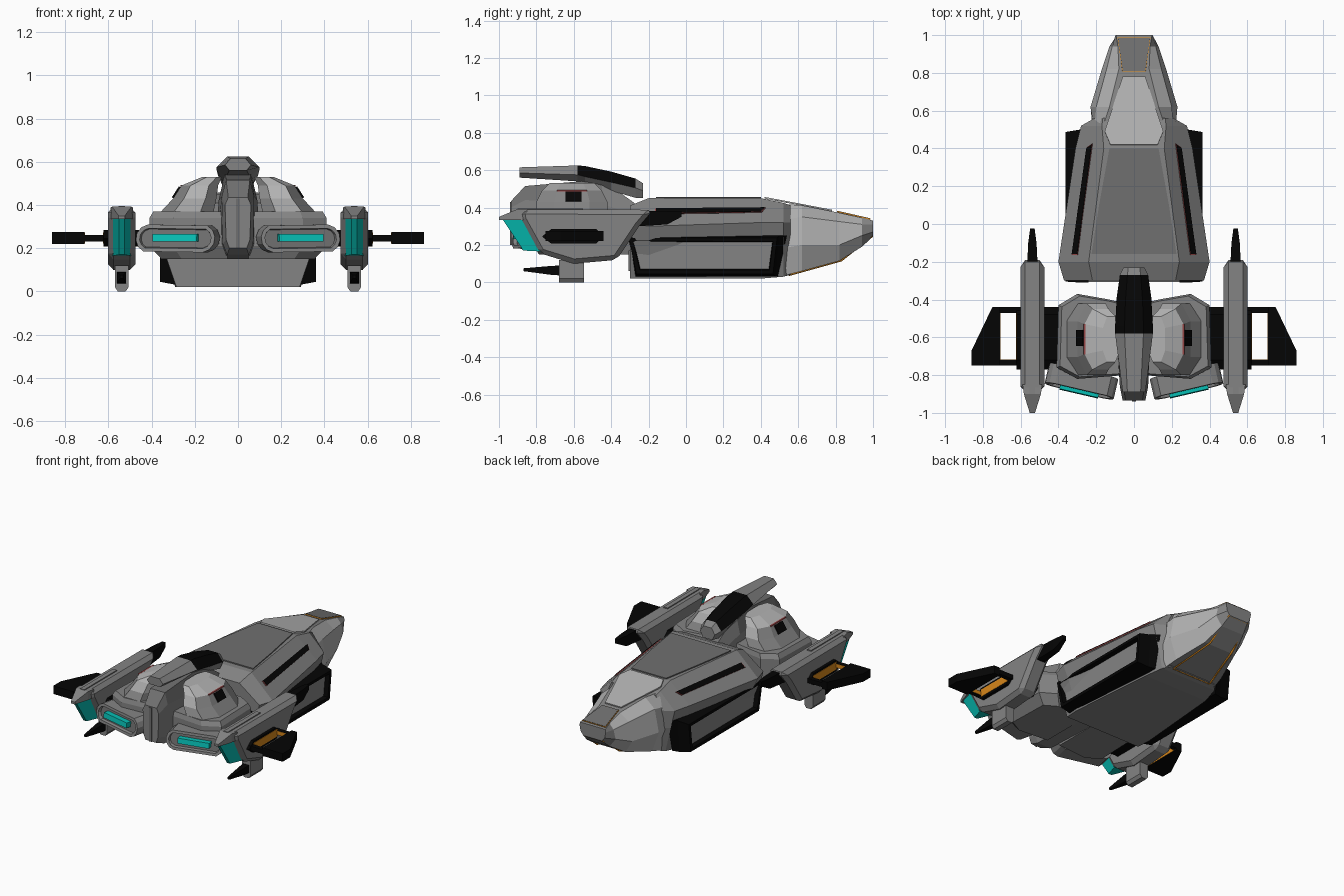
import bpy, bmesh, math
from mathutils import Vector

if "Cube" in bpy.data.objects:
    bpy.data.objects.remove(bpy.data.objects["Cube"])


def material(name, r, g, b):
    m = bpy.data.materials.new(name)
    m.use_nodes = True
    m.diffuse_color = (r, g, b, 1)
    bsdf = next(n for n in m.node_tree.nodes if n.type == 'BSDF_PRINCIPLED')
    bsdf.inputs["Base Color"].default_value = (r, g, b, 1)
    bsdf.inputs["Roughness"].default_value = 0.7
    return m


GREY = material("hull grey", .23, .23, .23)
DARK = material("dark grey", .16, .16, .16)
LIGHT = material("light grey", .45, .45, .45)
BLACK = material("black", .0015, .0015, .0015)
TEAL = material("teal glow", .002, .52, .46)
ORANGE = material("orange trim", .68, .24, .01)
RED = material("dull red trim", .3, .06, .06)


def finish(name, bm, mats, mirror=False, bevel=0, solid=0):
    me = bpy.data.meshes.new(name)
    bmesh.ops.recalc_face_normals(bm, faces=bm.faces)
    bm.to_mesh(me)
    bm.free()
    ob = bpy.data.objects.new(name, me)
    bpy.context.scene.collection.objects.link(ob)
    for m in mats:
        me.materials.append(m)
    if solid:
        mod = ob.modifiers.new("thickness", 'SOLIDIFY')
        mod.thickness, mod.offset = solid, 0
    if bevel:
        mod = ob.modifiers.new("chamfer", 'BEVEL')
        mod.width, mod.segments = bevel, 1
    if mirror:
        mod = ob.modifiers.new("mirror", 'MIRROR')
        mod.use_mirror_merge = False
    return ob


def loft(name, rings, mats, rule=None, inset=0, depth=0, **kw):
    """Skin a row of equal-length rings, cap both ends, optionally recess the last cap."""
    bm = bmesh.new()
    vs = [[bm.verts.new(p) for p in r] for r in rings]
    n = len(vs[0])
    for a, b in zip(vs, vs[1:]):
        for i in range(n):
            j = (i + 1) % n
            bm.faces.new((a[i], a[j], b[j], b[i]))
    bm.faces.new(vs[0])
    cap = bm.faces.new(vs[-1])
    bmesh.ops.recalc_face_normals(bm, faces=bm.faces)
    if rule:
        for f in bm.faces:
            f.material_index = rule(f.calc_center_median(), f.normal)
    if inset:
        bmesh.ops.inset_region(bm, faces=[cap], thickness=inset)
        bmesh.ops.inset_region(bm, faces=[cap], thickness=inset * .2, depth=-depth)
        cap.material_index = 1
    return finish(name, bm, mats, **kw)


def section(y, *half):
    """Symmetric ring across x from half-profile (x, z) points."""
    return [(x, y, z) for x, z in half] + [(-x, y, z) for x, z in reversed(half)]


def flat(outline, axis, t):
    """Lift a 2D outline to 3D at position t on an axis."""
    ring = [list(p) for p in outline]
    for p in ring:
        p.insert(axis, t)
    return ring


def prism(name, outline, axis, a, b, mats, **kw):
    return loft(name, [flat(outline, axis, a), flat(outline, axis, b)], mats, **kw)


def box(name, x, y, z, mat, **kw):
    return prism(name, [(x[0], y[0]), (x[1], y[0]), (x[1], y[1]), (x[0], y[1])], 2, z[0], z[1], [mat], **kw)


def plate(name, pts, mat, t=.009, mirror=False):
    bm = bmesh.new()
    bm.faces.new([bm.verts.new(p) for p in pts])
    return finish(name, bm, [mat], mirror=mirror, solid=t)


def both(half):
    return half + [(-x, y, z) for x, y, z in reversed(half)]


def grow(pts, k):
    c = sum((Vector(p) for p in pts), Vector()) / len(pts)
    return [Vector(p) + (Vector(p) - c).normalized() * k for p in pts]


def wire(name, pts, mat, r):
    cu = bpy.data.curves.new(name, 'CURVE')
    cu.dimensions, cu.bevel_depth, cu.bevel_resolution = '3D', r, 0
    sp = cu.splines.new('POLY')
    sp.points.add(len(pts) - 1)
    for p, q in zip(sp.points, pts):
        p.co = (*q, 1)
    sp.use_cyclic_u = True
    cu.materials.append(mat)
    bpy.context.scene.collection.objects.link(bpy.data.objects.new(name, cu))


# Main hull
loft("main_hull", [
    section(-.30, (.285, .02), (.34, .18), (.37, .30), (.22, .41)),
    section(-.20, (.29, .02), (.35, .20), (.40, .30), (.24, .45)),
    section(.40, (.24, .02), (.28, .20), (.31, .32), (.16, .45)),
    section(.52, (.21, .03), (.25, .20), (.28, .32), (.17, .425)),
    section(.56, (.17, .04), (.21, .20), (.21, .32), (.165, .412))], [GREY])
plate("hull_top_plate", both([(.225, -.16, .453), (.185, .10, .453), (.13, .40, .453)]), DARK)
plate("hull_end_panel", [(.02, -.302, .06), (.26, -.302, .06), (.295, -.302, .17), (.02, -.302, .17)],
      GREY, mirror=True)

# Tapered nose with pale side panels
loft("nose", [
    section(.50, (.20, .03), (.22, .18), (.21, .33), (.17, .42)),
    section(.62, (.18, .06), (.23, .20), (.20, .35), (.13, .412)),
    section(.82, (.12, .115), (.17, .20), (.145, .325), (.08, .372)),
    section(.94, (.085, .19), (.13, .25), (.115, .31), (.085, .345)),
    section(1.0, (.07, .245), (.09, .27), (.098, .31), (.095, .33))],
    [GREY, LIGHT], lambda c, n: int(abs(n.x) > .3 and .55 < c.y < .92 and n.z > -.5))
plate("nose_roof_panel", both([(.125, .42, .452), (.155, .49, .439), (.06, .78, .384)]), LIGHT)
tip = both([(.06, .81, .378), (.085, .985, .338)])
plate("nose_tip_trim", grow(tip, .003), ORANGE, .005)
plate("nose_tip_plate", tip, DARK)
wire("nose_underside_trim", both([(.072, .993, .246), (.087, .83, .118), (.145, .55, .04)]), ORANGE, .007)

# Side bays with chamfered rims, and shoulder louvres
loft("side_bay", [
    flat([(-.27, .03), (.49, .03), (.54, .25), (-.31, .25)], 0, .24),
    flat([(-.27, .03), (.48, .03), (.50, .25), (-.31, .25)], 0, .285),
    flat([(-.265, .045), (.465, .045), (.487, .238), (-.305, .238)], 0, .362)], [BLACK, GREY],
    inset=.028, depth=.03, mirror=True)
louvre = [(.327, -.16, .368), (.25, .40, .376), (.222, .42, .398), (.298, -.16, .393)]
plate("louvre_trim", grow(louvre, .005), RED, .006, True)
plate("shoulder_louvre", louvre, BLACK, .0099, True)

# Forward body: spine, shoulders and pods
loft("body_spine", [
    section(-.935, (.04, .20), (.055, .24), (.06, .40), (.045, .435)),
    section(-.86, (.05, .17), (.07, .22), (.075, .44), (.055, .515)),
    section(-.45, (.07, .15), (.10, .22), (.09, .42), (.06, .55)),
    section(-.27, (.07, .15), (.075, .22), (.07, .36), (.05, .42))],
    [GREY, DARK], lambda c, n: int(c.z > .44))
box("spine_groove", (-.01, .01), (-.941, -.9), (.2, .43), DARK)
shoulder = [(.05, -.42), (.13, -.40), (.30, -.37), (.40, -.43), (.41, -.76), (.30, -.82), (.05, -.80)]
loft("shoulders", [[(.04 + (x - .04) * k, -.6 + (y + .6) * k, z) for x, y in shoulder]
                   for k, z in ((.85, .15), (1, .21), (1, .34), (.95, .37))], [GREY], mirror=True)

stadium = []
for i in range(12):
    a = math.radians(-67.5 + i * 30)
    stadium.append((math.copysign(.125, math.cos(a)) + .063 * math.cos(a), .245 + .065 * math.sin(a)))
pod = prism("light_pod", stadium, 1, .06, -.045, [GREY, DARK], inset=.018, depth=.02, mirror=True)
lamp = box("pod_lamp", (-.105, .105), (-.06, -.02), (.232, .266), TEAL, mirror=True)
tilt = math.radians(13)
for ob in (pod, lamp):
    for v in ob.data.vertices:
        x, y = v.co.x, v.co.y + (v.co.z - .245) * .15
        v.co.x = .28 + x * math.cos(tilt) - y * math.sin(tilt)
        v.co.y = -.84 + x * math.sin(tilt) + y * math.cos(tilt)


# Faceted turret domes with windows
def octagon(cx, hx, hy, z):
    k = .5
    pts = [(1, -k), (1, k), (k, 1), (-k, 1), (-1, k), (-1, -k), (-k, -1), (k, -1)]
    return [(cx + hx * x, -.61 + hy * y, z) for x, y in pts]


loft("dome", [octagon(.24, .125, .19, .36), octagon(.20, .10, .19, .43),
              octagon(.177, .085, .16, .49), octagon(.12, .045, .12, .53)],
     [GREY, LIGHT], lambda c, n: int(n.x < .65), mirror=True)
window = [(.302, -.645, .433), (.302, -.56, .433), (.269, -.56, .484), (.269, -.645, .484)]
plate("dome_window", window, BLACK, .0099, True)
box("dome_trim", (.256, .267), (-.69, -.53), (.486, .493), RED, mirror=True)

# Cockpit with black canopy
loft("cockpit", [
    section(-.89, (.04, .56), (.06, .585), (.035, .615)),
    section(-.58, (.05, .54), (.10, .575), (.05, .625)),
    section(-.54, (.05, .53), (.10, .565), (.05, .622)),
    section(-.40, (.06, .49), (.092, .535), (.045, .592)),
    section(-.27, (.055, .452), (.075, .505), (.035, .555)),
    section(-.23, (.035, .45), (.055, .49), (.03, .53))],
    [GREY, BLACK], lambda c, n: int(-.57 < c.y < -.27 and n.z > 0))

# Nacelles with wedge-shaped glowing intakes
prism("nacelle", [(-.89, .39), (-.175, .388), (-.25, .30), (-.37, .12), (-.60, .10), (-.78, .155), (-.88, .335)],
      0, .475, .602, [GREY], mirror=True, bevel=.025)


def block(y, hx, z0, z1, cx=.538, lean=0):
    return [(cx - hx, y + lean, z0), (cx + hx, y + lean, z0), (cx + hx, y, z1), (cx - hx, y, z1)]


loft("intake_glow", [block(-.84, .042, .165, .336, lean=.10), block(-.875, .042, .165, .336, lean=.10),
                     block(-.98, .012, .17, .336, lean=.11)], [TEAL], mirror=True)
loft("nacelle_prow", [block(-.85, .052, .334, .389), block(-.90, .045, .334, .392), block(-1.0, .014, .334, .35)],
     [GREY], mirror=True)
loft("nacelle_tail_spike", [block(-.26, .03, .30, .382), block(-.10, .022, .31, .382), block(-.025, .012, .35, .382)],
     [BLACK], mirror=True)
box("nacelle_ridge", (.523, .553), (-.90, -.55), (.386, .396), GREY, mirror=True)

# Fins with an open frame, and pylons to the body
prism("fin_tip", [(.71, -.75), (.86, -.75), (.86, -.67), (.75, -.44), (.71, -.44)], 2, .22, .275, [BLACK], mirror=True)
for name, y in (("fin_front_bar", (-.75, -.72)), ("fin_rear_bar", (-.47, -.44))):
    box(name, (.59, .72), y, (.232, .262), BLACK, mirror=True)
hexagon = [(-.77, .245), (-.72, .207), (-.48, .207), (-.44, .245), (-.48, .285), (-.72, .285)]
prism("fin_root", hexagon, 0, .58, .622, [BLACK], mirror=True)
prism("pylon", hexagon, 0, .39, .49, [BLACK], mirror=True)
for name, x in (("fin_outer_liner", (.708, .711)), ("fin_inner_liner", (.621, .624))):
    box(name, x, (-.72, -.47), (.222, .273), ORANGE, mirror=True)
for name, y in (("fin_front_liner", (-.721, -.718)), ("fin_rear_liner", (-.472, -.469))):
    box(name, (.622, .71), y, (.234, .260), ORANGE, mirror=True)

# Guns under the nacelles
prism("gun_mount", [(.52, 0), (.556, 0), (.57, .02), (.57, .12), (.506, .12), (.506, .02)], 1, -.68, -.545,
      [GREY], mirror=True)
loft("gun_barrel", [block(-.67, .021, .037, .09), block(-.72, .02, .04, .088), block(-.87, .007, .06, .075)],
     [BLACK], mirror=True)
